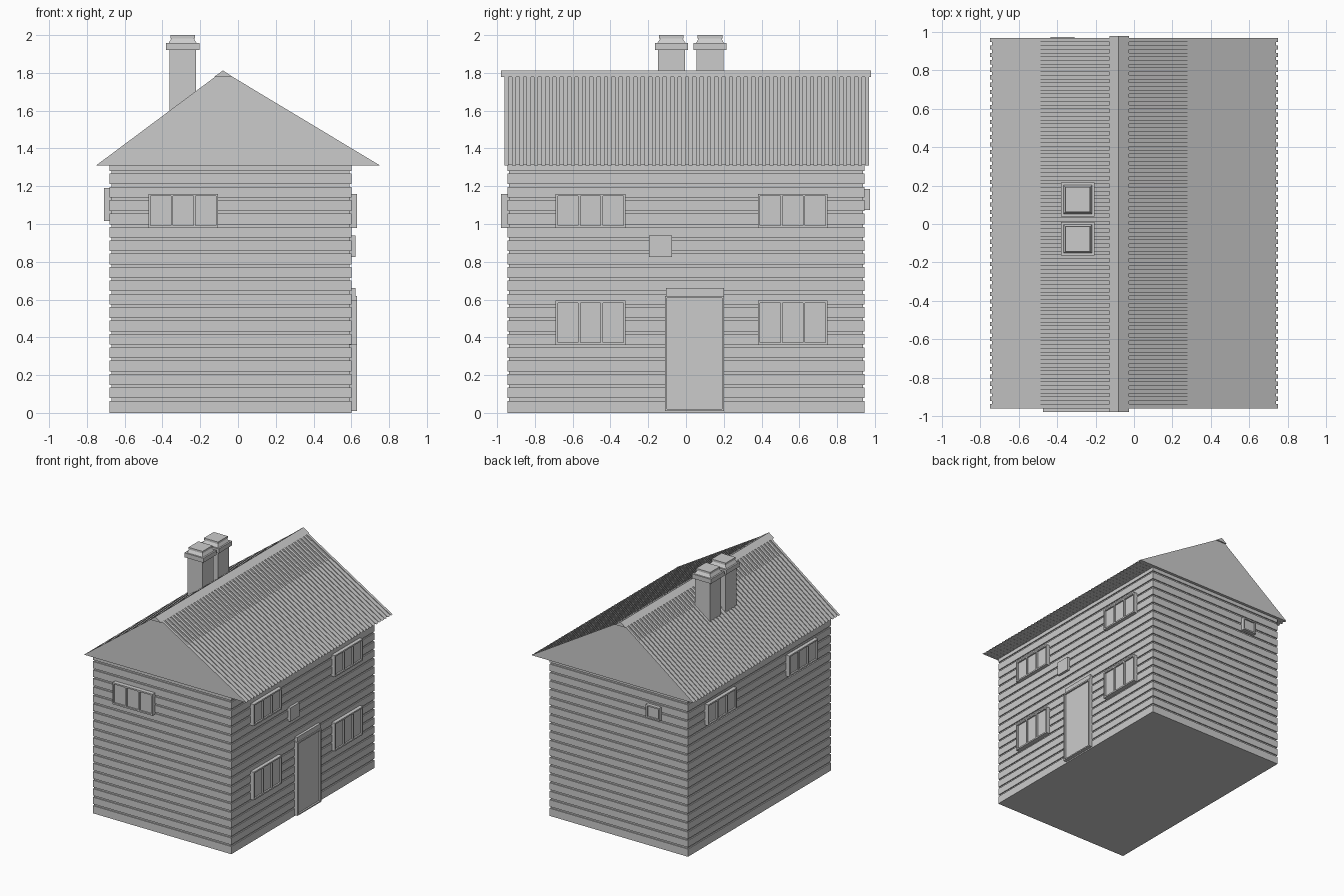
import bpy, bmesh
from mathutils import Matrix, Vector

if "Cube" in bpy.data.objects:
    bpy.data.objects.remove(bpy.data.objects["Cube"])


def finish(name, bm):
    bmesh.ops.recalc_face_normals(bm, faces=bm.faces)
    me = bpy.data.meshes.new(name)
    bm.to_mesh(me)
    bm.free()
    ob = bpy.data.objects.new(name, me)
    bpy.context.collection.objects.link(ob)
    return ob


def box(bm, x0, x1, y0, y1, z0, z1):
    m = Matrix.Translation(((x0 + x1) / 2, (y0 + y1) / 2, (z0 + z1) / 2))
    bmesh.ops.create_cube(bm, size=1, matrix=m @ Matrix.Diagonal((x1 - x0, y1 - y0, z1 - z0, 1)))


def prism(bm, profile, y0, y1):
    """Extrude an x/z profile along y."""
    face = bm.faces.new([bm.verts.new((x, y0, z)) for x, z in profile])
    ext = bmesh.ops.extrude_face_region(bm, geom=[face])["geom"]
    verts = [g for g in ext if isinstance(g, bmesh.types.BMVert)]
    bmesh.ops.translate(bm, vec=(0, y1 - y0, 0), verts=verts)
    bm.faces.ensure_lookup_table()


def wall_box(bm, side, u0, u1, z0, z1, d):
    """Box lying on a wall; u runs along the wall, d is how far it stands out."""
    e = 0.02
    if side == "right":
        box(bm, 0.60 - e, 0.60 + d, u0, u1, z0, z1)
    elif side == "left":
        box(bm, -0.68 - d, -0.68 + e, u0, u1, z0, z1)
    elif side == "front":
        box(bm, u0, u1, -0.945 - d, -0.945 + e, z0, z1)
    else:
        box(bm, u0, u1, 0.945 - e, 0.945 + d, z0, z1)


def window(name, side, u0, u1, z0, z1, panes=3, d=0.03):
    f = 0.012
    bm = bmesh.new()
    wall_box(bm, side, u0, u1, z0, z0 + f, d)
    wall_box(bm, side, u0, u1, z1 - f, z1, d)
    step = (u1 - u0 - f) / panes
    for i in range(panes + 1):
        u = u0 + i * step
        wall_box(bm, side, u, u + f, z0 + f, z1 - f, d)
    finish(name + "_frame", bm)
    bm = bmesh.new()
    wall_box(bm, side, u0 + f, u1 - f, z0 + f, z1 - f, d - 0.013)
    finish(name + "_glass", bm)


# Wall core behind the boards
bm = bmesh.new()
g = 0.009
box(bm, -0.68 + g, 0.60 - g, -0.945 + g, 0.945 - g, 0, 1.312)
finish("wall_core", bm)

# Horizontal cladding boards
bm = bmesh.new()
step = 0.0708
for i in range(19):
    z0 = i * step + 0.007 if i else 0
    box(bm, -0.68, 0.60, -0.945, 0.945, z0, min((i + 1) * step - 0.007, 1.312))
finish("wall_boards", bm)

# Roof body with raised ribs running down both slopes
core = [(-0.74, 1.312), (0.74, 1.312), (-0.08, 1.80)]
rib = [(-0.75, 1.311), (0.75, 1.311), (-0.08, 1.81)]
bm = bmesh.new()
prism(bm, core, -0.959, 0.969)
finish("roof_core", bm)
bm = bmesh.new()
count = 50
pitch = 1.93 / (count - 0.45)
for i in range(count):
    y = -0.96 + i * pitch
    prism(bm, rib, y, y + pitch * 0.55)
finish("roof_ribs", bm)

# Ridge cap
bm = bmesh.new()
prism(bm, [(-0.127, 1.778), (-0.027, 1.778), (-0.08, 1.813)], -0.98, 0.98)
finish("ridge_cap", bm)

# Twin chimneys: shaft, collar, tapered neck, top slab
for n, yc in enumerate((-0.077, 0.127)):
    bm = bmesh.new()
    xc = -0.293
    box(bm, xc - 0.07, xc + 0.07, yc - 0.072, yc + 0.072, 1.5, 1.92)
    box(bm, xc - 0.088, xc + 0.088, yc - 0.088, yc + 0.088, 1.92, 1.957)
    before = set(bm.verts)
    box(bm, xc - 0.075, xc + 0.075, yc - 0.075, yc + 0.075, 1.957, 1.983)
    for v in set(bm.verts) - before:
        if v.co.z > 1.97:
            v.co.x = xc + (v.co.x - xc) * 0.78
            v.co.y = yc + (v.co.y - yc) * 0.78
    box(bm, xc - 0.065, xc + 0.065, yc - 0.065, yc + 0.065, 1.983, 2.0)
    finish(f"chimney_{n + 1}", bm)

# Windows on all walls
for u0, tag in ((-0.69, "a"), (0.38, "b")):
    window("right_upper_window_" + tag, "right", u0, u0 + 0.37, 0.98, 1.16)
    window("right_lower_window_" + tag, "right", u0, u0 + 0.37, 0.36, 0.595)
for u0, tag in ((-0.73, "a"), (0.34, "b")):
    window("left_window_" + tag, "left", u0, u0 + 0.38, 1.015, 1.19)
window("front_window", "front", -0.475, -0.105, 0.98, 1.16, d=0.035)
window("back_window", "back", -0.435, -0.31, 1.075, 1.185, panes=1)

# Door, its frame and lintel
bm = bmesh.new()
wall_box(bm, "right", -0.10, 0.19, 0.015, 0.61, 0.016)
finish("door", bm)
bm = bmesh.new()
wall_box(bm, "right", -0.112, -0.10, 0.01, 0.62, 0.03)
wall_box(bm, "right", 0.19, 0.202, 0.01, 0.62, 0.03)
wall_box(bm, "right", -0.10, 0.19, 0.608, 0.62, 0.03)
wall_box(bm, "right", -0.10, 0.19, 0.01, 0.02, 0.03)
finish("door_frame", bm)
bm = bmesh.new()
wall_box(bm, "right", -0.105, 0.20, 0.62, 0.66, 0.021)
finish("door_lintel", bm)

# Square wall plaque
bm = bmesh.new()
wall_box(bm, "right", -0.195, -0.075, 0.826, 0.94, 0.021)
finish("wall_plaque", bm)
